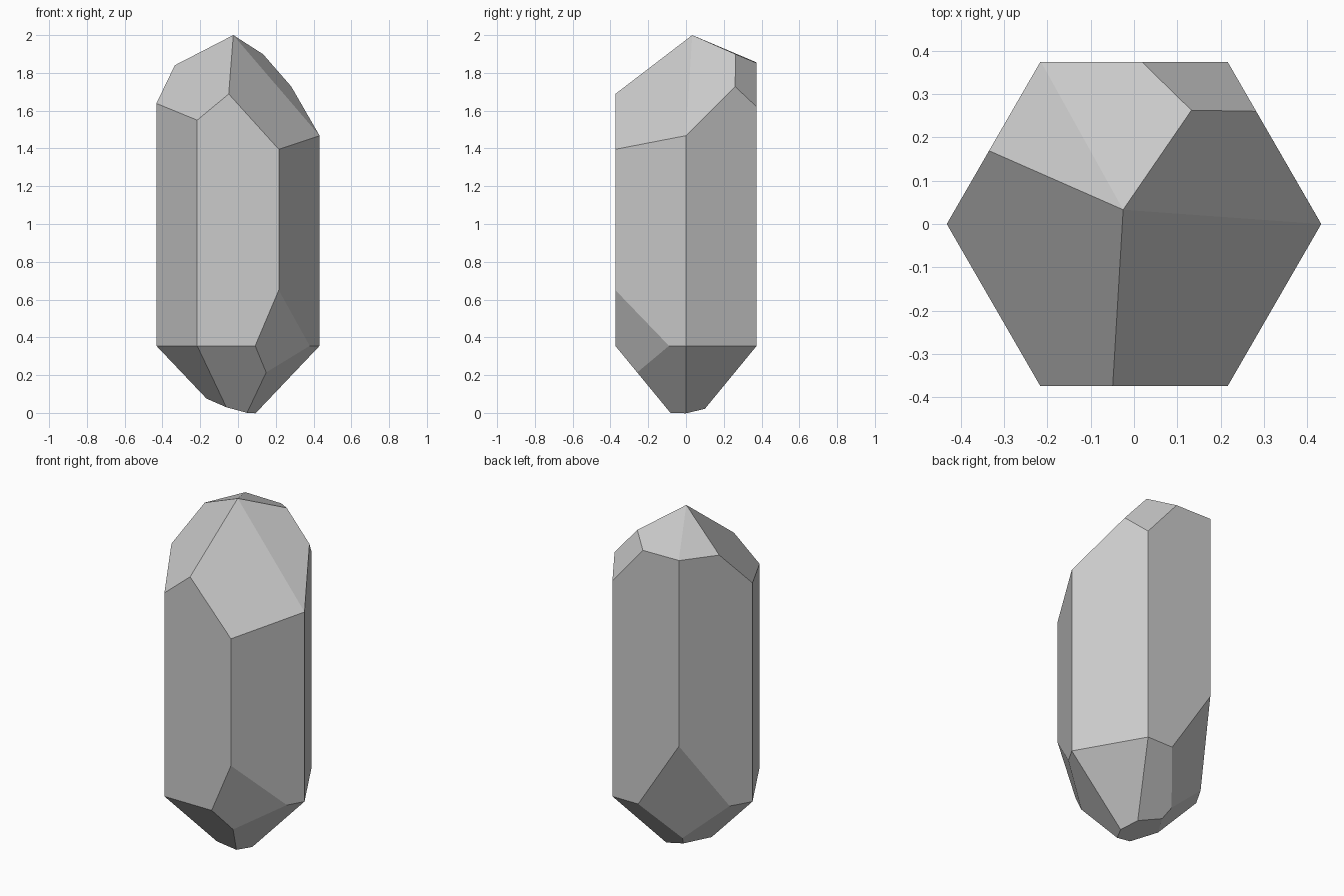
import bpy
import bmesh
from math import cos, sin, pi
from mathutils import Vector

cube = bpy.data.objects.get("Cube")
if cube:
    bpy.data.objects.remove(cube, do_unlink=True)

# Single grey stone colour
stone = bpy.data.materials.new("stone_grey")
stone.use_nodes = True
colour = (0.6, 0.6, 0.6, 1)
stone.diffuse_color = colour
stone.node_tree.nodes["Principled BSDF"].inputs["Base Color"].default_value = colour

RADIUS = 0.432
APEX = (-0.025, 0.033, 2.0)
FRONT_RIGHT_SHOULDER = (0.43, 0, 1.47)
BACK_RIDGE = (0.135, 0.26, 1.9)
BACK_LEFT_SHOULDER = (-0.215, 0.375, 1.855)


def facet(bm, a, b, c, top):
    """Slice off everything beyond the plane through three points."""
    a, b, c = Vector(a), Vector(b), Vector(c)
    normal = (b - a).cross(c - a).normalized()
    if (normal.z > 0) != top:
        normal.negate()
    geom = bm.verts[:] + bm.edges[:] + bm.faces[:]
    cut = bmesh.ops.bisect_plane(bm, geom=geom, dist=1e-5, plane_co=a,
                                 plane_no=normal, clear_outer=True)
    rim = [e for e in bm.edges if e.is_boundary]
    if rim:
        bmesh.ops.edgenet_fill(bm, edges=rim)


# Six-sided column, left tall for cutting
bm = bmesh.new()
ring = [bm.verts.new((RADIUS * cos(i * pi / 3), RADIUS * sin(i * pi / 3), -0.5))
        for i in range(6)]
base = bm.faces.new(ring)
grown = bmesh.ops.extrude_face_region(bm, geom=[base], use_keep_orig=True)
bmesh.ops.translate(bm, vec=(0, 0, 3),
                    verts=[v for v in grown["geom"] if isinstance(v, bmesh.types.BMVert)])
bmesh.ops.recalc_face_normals(bm, faces=bm.faces)

# Tip facets: front left, front right, right, back, back left, back right corner
facet(bm, APEX, (-0.215, -0.375, 1.55), (-0.43, 0, 1.64), True)
facet(bm, APEX, (0.215, -0.37, 1.4), FRONT_RIGHT_SHOULDER, True)
facet(bm, APEX, FRONT_RIGHT_SHOULDER, (0.28, 0.26, 1.73), True)
facet(bm, APEX, BACK_RIDGE, BACK_LEFT_SHOULDER, True)
facet(bm, APEX, BACK_LEFT_SHOULDER, (-0.335, 0.17, 1.84), True)
facet(bm, BACK_RIDGE, (0.28, 0.26, 1.73), (0.215, 0.375, 1.62), True)

# Even six-sided taper at the foot
for i in range(6):
    p, q = [(RADIUS * cos(k * pi / 3), RADIUS * sin(k * pi / 3), 0.355)
            for k in (i, i + 1)]
    facet(bm, p, q, (0, 0, -0.1), False)

# Large corner facets and the blunt end of the foot
facet(bm, (0.215, -0.375, 0.65), (0.09, -0.375, 0.355), (0.38, -0.09, 0.355), False)
facet(bm, (-0.215, 0.375, 0.765), (0.05, 0.375, 0.355), (-0.362, 0.118, 0.355), False)
facet(bm, (0.05, -0.08, 0), (-0.063, -0.109, 0.03), (-0.165, 0, 0.075), False)

bmesh.ops.remove_doubles(bm, verts=bm.verts, dist=0.001)
bmesh.ops.recalc_face_normals(bm, faces=bm.faces)
mesh = bpy.data.meshes.new("crystal")
bm.to_mesh(mesh)
bm.free()
mesh.materials.append(stone)
crystal = bpy.data.objects.new("crystal", mesh)
bpy.context.collection.objects.link(crystal)
